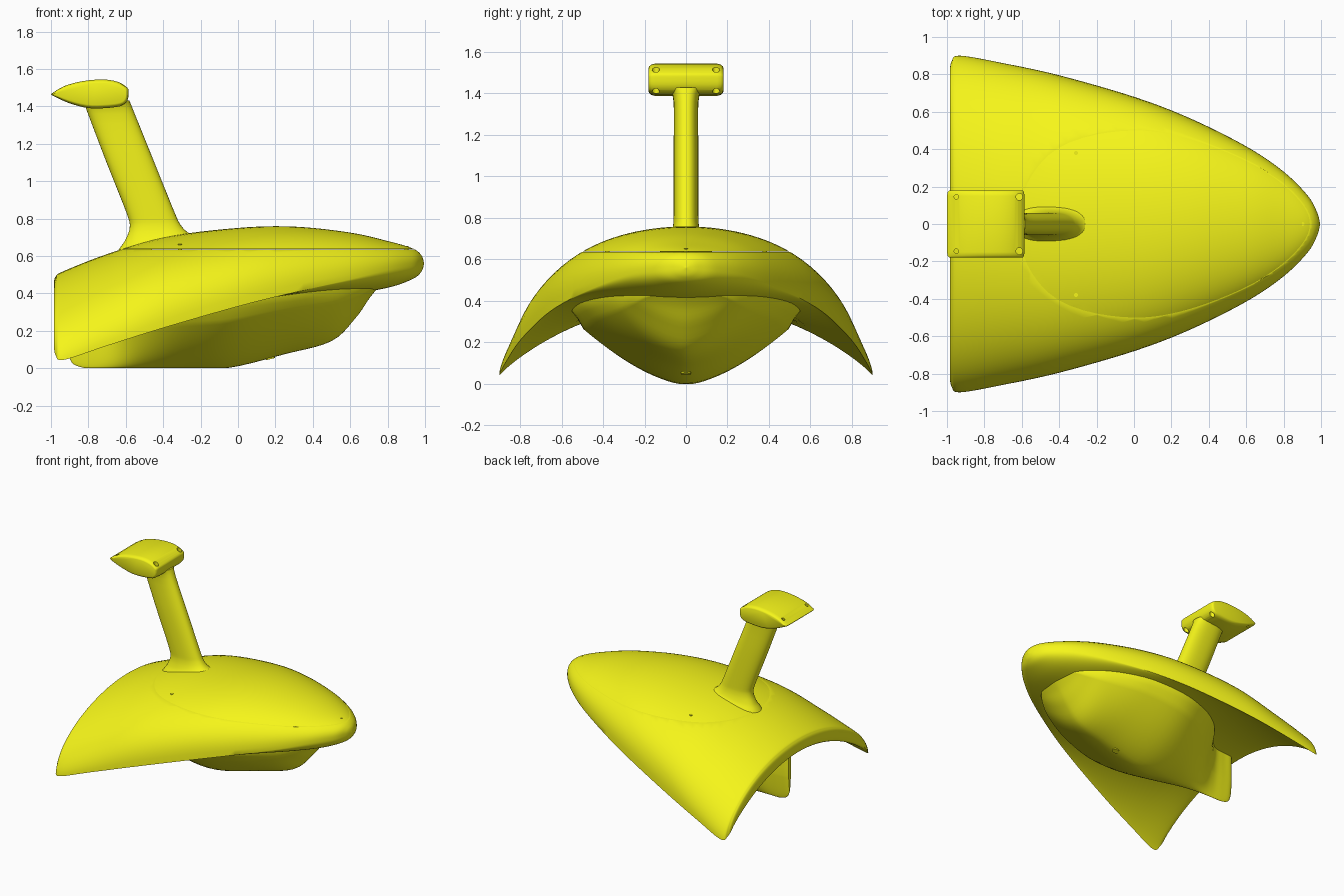
import bpy, bmesh, math

if "Cube" in bpy.data.objects:
    bpy.data.objects.remove(bpy.data.objects["Cube"])

yellow = bpy.data.materials.new("yellow_plastic")
yellow.diffuse_color = (0.92, 0.92, 0.01, 1)
yellow.use_nodes = True
yellow.node_tree.nodes["Principled BSDF"].inputs["Base Color"].default_value = yellow.diffuse_color


def spline(rows, steps):
    """Catmull-Rom interpolation through rows of numbers."""
    out = []
    n = len(rows)
    for i in range(n - 1):
        a, b, c, d = rows[max(i - 1, 0)], rows[i], rows[i + 1], rows[min(i + 2, n - 1)]
        for s in range(steps):
            t = s / steps
            out.append([0.5 * (2 * q + (r - p) * t + (2 * p - 5 * q + 4 * r - u) * t * t
                               + (3 * q - p - 3 * r + u) * t ** 3)
                        for p, q, r, u in zip(a, b, c, d)])
    out.append(list(rows[-1]))
    return out


def loft(rings):
    """Skin a list of equal closed rings and cap both ends."""
    bm = bmesh.new()
    vs = [[bm.verts.new(p) for p in r] for r in rings]
    n = len(rings[0])
    for r0, r1 in zip(vs, vs[1:]):
        for i in range(n):
            bm.faces.new((r0[i], r0[(i + 1) % n], r1[(i + 1) % n], r1[i]))
    bm.faces.new(vs[0])
    bm.faces.new(vs[-1])
    bmesh.ops.remove_doubles(bm, verts=bm.verts, dist=0.0003)
    bmesh.ops.recalc_face_normals(bm, faces=bm.faces)
    return bm


def finish(bm, name, angle=40):
    me = bpy.data.meshes.new(name)
    bm.to_mesh(me)
    bm.free()
    ob = bpy.data.objects.new(name, me)
    bpy.context.collection.objects.link(ob)
    me.materials.append(yellow)
    bpy.ops.object.select_all(action='DESELECT')
    ob.select_set(True)
    bpy.context.view_layer.objects.active = ob
    bpy.ops.object.shade_smooth_by_angle(angle=math.radians(angle))
    return ob


def cylinder(name, x, y, z, r, depth):
    bpy.ops.mesh.primitive_cylinder_add(vertices=20, radius=r, depth=depth, location=(x, y, z))
    ob = bpy.context.object
    ob.name = name
    ob.data.materials.append(yellow)
    return ob


# Winged shell: x, half width, top z, edge z, underside z, top power, underside power
shell_rows = [
    (-.985, .82, .455, .125, .42, 1.2, 1.8),
    (-.975, .87, .49, .07, .40, 1.2, 1.8),
    (-.93, .90, .52, .045, .39, 1.2, 1.8),
    (-.7, .86, .61, .12, .39, 1.08, 1.8),
    (-.4, .795, .70, .215, .38, .9, 1.7),
    (0, .68, .75, .33, .38, .8, 1.5),
    (.3, .565, .757, .405, .385, .8, 1.2),
    (.6, .415, .725, .475, .40, .8, 1),
    (.8, .28, .68, .525, .43, .8, .9),
    (.93, .15, .642, .55, .475, .8, .8),
    (.98, .06, .605, .56, .515, .8, .8),
    (.995, 0, .56, .56, .56, .8, .8)]
N = 48
shell_rings = []
for x, w, zt, ze, zu, k, m in spline(shell_rows, 6):
    ring = []
    for i in range(2 * N):
        t = -math.pi / 2 + math.pi * (i if i <= N else 2 * N - i) / N
        c = max(math.cos(t), 0)
        z = ze + ((zt - ze) * c ** k if i <= N else (zu - ze) * c ** m)
        ring.append((x, w * math.sin(t), z))
    shell_rings.append(ring)


# Split the shell at a level seam into body and deck lid
def half_shell(name, z, above):
    bm = loft(shell_rings)
    bmesh.ops.bisect_plane(bm, geom=bm.verts[:] + bm.edges[:] + bm.faces[:],
                           plane_co=(0, 0, z), plane_no=(0, 0, 1),
                           clear_inner=above, clear_outer=not above)
    bmesh.ops.edgeloop_fill(bm, edges=[e for e in bm.edges if e.is_boundary])
    bmesh.ops.recalc_face_normals(bm, faces=bm.faces)
    finish(bm, name)


half_shell("winged_body", .635, False)
half_shell("deck_lid", .6375, True)

# Hull with tail fin: x, half width, keel z, join z, flare into the shell
hull_rows = [
    (-.905, .015, .07, .2, 0), (-.88, .025, .022, .2, 0), (-.81, .03, 0, .2, 0),
    (-.72, .04, 0, .2, .01), (-.63, .085, 0, .2, .05), (-.5, .215, 0, .22, .09),
    (-.3, .40, 0, .245, .09), (-.05, .495, .002, .265, .07), (.25, .46, .075, .32, .05),
    (.5, .355, .145, .36, .03), (.63, .27, .27, .39, .02), (.70, .20, .37, .42, .015),
    (.74, .12, .42, .44, .01)]
hull_rings = []
for x, w, zb, zj, fl in spline(hull_rows, 5):
    ring = []
    for i in range(33):
        u = -1 + i / 16
        ring.append((x, w * u, max(zb + (zj - zb) * abs(u) ** 1.6, 0)))
    top = max(.43, zj + .1)
    side = [(w + fl * .4, zj + (top - zj) * .3), (w + fl, zj + (top - zj) * .62),
            (w + fl, top)]
    ring += [(x, y, z) for y, z in side] + [(x, -y, z) for y, z in reversed(side)]
    hull_rings.append(ring)
finish(loft(hull_rings), "hull", 60)

# Raked stem with flared foot: centre z, centre x, half length, half width, slope
stem_rows = [(.64, -.44, .225, .125, .2), (.68, -.438, .192, .097, .18), (.71, -.438, .163, .078, .13),
             (.76, -.443, .136, .063, .05), (.83, -.467, .129, .06, 0), (1.1, -.575, .128, .06, 0),
             (1.36, -.677, .125, .06, 0), (1.43, -.703, .123, .085, 0)]
stem_rings = []
for z, cx, a, b, slope in spline(stem_rows, 4):
    ring = []
    for i in range(40):
        t = math.tau * i / 40
        c, s = math.cos(t), math.sin(t)
        dx = a * math.copysign(abs(c) ** .85, c)
        ring.append((cx + dx, b * math.copysign(abs(s) ** .85, s), z + slope * dx))
    stem_rings.append(ring)
finish(loft(stem_rings), "stem")

# Lens-shaped mounting head, rounded at both sides
profile = spline([(-1, 1.466), (-.93, 1.508), (-.83, 1.535), (-.72, 1.544), (-.64, 1.53),
                  (-.592, 1.5), (-.585, 1.475), (-.592, 1.43), (-.625, 1.402), (-.72, 1.39),
                  (-.81, 1.392), (-.91, 1.42), (-.997, 1.46)], 3)
head_rings = []
for y, sx, sz in [(-.18, .93, .75), (-.177, .96, .84), (-.168, .985, .94), (-.15, 1, 1),
                  (.15, 1, 1), (.168, .985, .94), (.177, .96, .84), (.18, .93, .75)]:
    head_rings.append([(-.79 + (x + .79) * sx, y, 1.467 + (z - 1.467) * sz) for x, z in profile])
head = finish(loft(head_rings), "mounting_head")

# Bolt holes through the head corners
for x, r in ((-.95, .012), (-.613, .018)):
    for y in (-.145, .145):
        cutter = cylinder("bolt_hole_cutter", x, y, 1.46, r, .4)
        cutter.hide_render = True
        cutter.hide_viewport = True
        mod = head.modifiers.new("bolt_hole", 'BOOLEAN')
        mod.operation = 'DIFFERENCE'
        mod.solver = 'EXACT'
        mod.object = cutter

# Lid screws and hull drain plug
for x, y, z in ((-.31, .38, .65), (-.31, -.38, .65), (.9, 0, .638)):
    cylinder("lid_screw", x, y, z, .011, .03)
plug = cylinder("drain_plug", .17, 0, .063, .025, .03)
plug.rotation_euler.y = -.25
